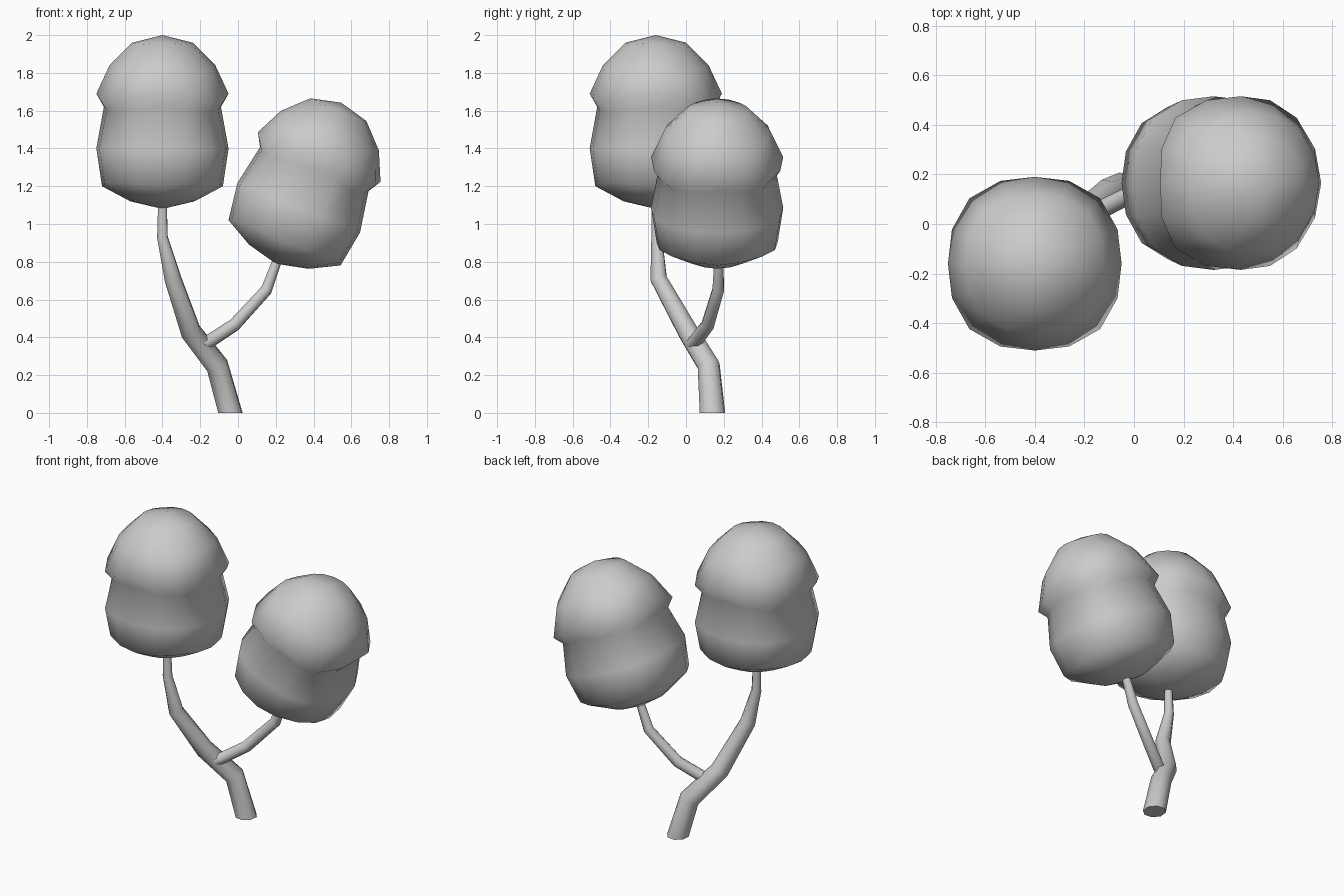
import bpy, bmesh, math
from mathutils import Matrix, Vector

cube = bpy.data.objects.get("Cube")
if cube:
    bpy.data.objects.remove(cube, do_unlink=True)

# One plain grey for everything
GREY = (0.6, 0.6, 0.6, 1)
grey = bpy.data.materials.new("light grey")
grey.use_nodes = True
grey.diffuse_color = GREY
grey.node_tree.nodes["Principled BSDF"].inputs["Base Color"].default_value = GREY

SIDES = 16


def finish(obj, angle):
    obj.data.materials.clear()
    obj.data.materials.append(grey)
    bpy.ops.object.select_all(action='DESELECT')
    obj.select_set(True)
    bpy.context.view_layer.objects.active = obj
    bpy.ops.object.shade_smooth_by_angle(angle=math.radians(angle))


# Foliage profile from the bottom up, measured from the cap rim:
# (radius, height, height change at the corners)
PROFILE = [(0.17, -0.57, 0.01), (0.32, -0.49, 0.02), (0.35, -0.29, 0),
           (0.31, -0.07, -0.03), (0.35, 0, -0.05), (0.28, 0.15, -0.03),
           (0.16, 0.27, -0.01)]
BOTTOM, TOP = -0.61, 0.31


def foliage(name, rim_centre, lean):
    bm = bmesh.new()
    rings = []
    for radius, height, corner in PROFILE:
        ring = []
        for i in range(SIDES):
            a = math.tau * i / SIDES
            c = math.sin(2 * a) ** 2          # 1 at the rounded square's corners
            r = radius * (1 + 0.065 * c)
            x, y = r * math.cos(a), r * math.sin(a)
            ring.append(bm.verts.new((x, y, height + corner * c)))
        rings.append(ring)
    low, high = bm.verts.new((0, 0, BOTTOM)), bm.verts.new((0, 0, TOP))
    for i in range(SIDES):
        j = (i + 1) % SIDES
        for a, b in zip(rings, rings[1:]):
            bm.faces.new((a[i], a[j], b[j], b[i]))
        bm.faces.new((low, rings[0][j], rings[0][i]))
        bm.faces.new((high, rings[-1][i], rings[-1][j]))
    bm.transform(Matrix.Translation(Vector(rim_centre))
                 @ Matrix.Rotation(math.radians(lean), 4, 'Y'))
    mesh = bpy.data.meshes.new(name)
    bm.to_mesh(mesh)
    bm.free()
    obj = bpy.data.objects.new(name, mesh)
    bpy.context.collection.objects.link(obj)
    finish(obj, 75)


def limb(name, points):
    # Tapered tube through (x, y, z, radius) points
    curve = bpy.data.curves.new(name, 'CURVE')
    curve.dimensions = '3D'
    curve.bevel_depth = 1
    curve.bevel_resolution = 2
    curve.use_fill_caps = True
    spline = curve.splines.new('POLY')
    spline.points.add(len(points) - 1)
    for p, (x, y, z, r) in zip(spline.points, points):
        p.co = (x, y, z, 1)
        p.radius = r
    obj = bpy.data.objects.new(name, curve)
    bpy.context.collection.objects.link(obj)
    bpy.ops.object.select_all(action='DESELECT')
    obj.select_set(True)
    bpy.context.view_layer.objects.active = obj
    bpy.ops.object.convert(target='MESH')
    obj = bpy.context.view_layer.objects.active
    for v in obj.data.vertices:               # flat foot on the ground
        if v.co.z < 0.06:
            v.co.z = 0
    finish(obj, 60)


# Trunk and side branch
limb("trunk", [(-0.04, 0.14, 0, 0.07), (-0.11, 0.12, 0.25, 0.062),
               (-0.25, 0.01, 0.43, 0.057), (-0.345, -0.145, 0.71, 0.047),
               (-0.4, -0.155, 0.93, 0.03), (-0.4, -0.16, 1.12, 0.024)])
limb("side_branch", [(-0.19, 0.03, 0.36, 0.037), (-0.15, 0.05, 0.38, 0.037),
                     (-0.02, 0.115, 0.465, 0.036), (0.15, 0.17, 0.65, 0.033),
                     (0.22, 0.175, 0.84, 0.025)])

# Two capped foliage crowns
foliage("tall_foliage", (-0.4, -0.16, 1.69), 0)
foliage("short_foliage", (0.43, 0.165, 1.355), 22)
